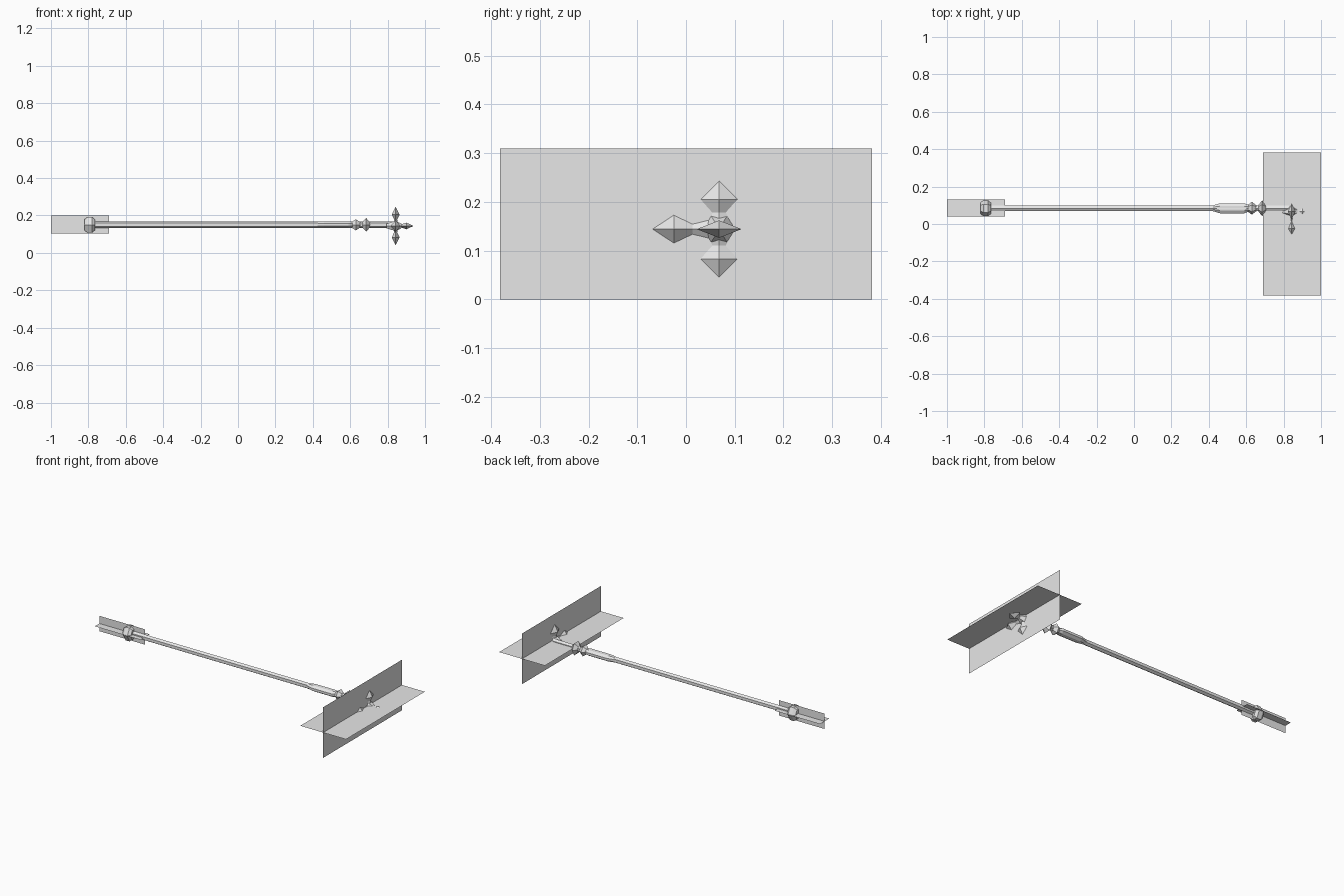
import bpy, bmesh, math
from mathutils import Vector

if "Cube" in bpy.data.objects:
    bpy.data.objects.remove(bpy.data.objects["Cube"])

grey = bpy.data.materials.new("plain_grey")
grey.use_nodes = True
grey.diffuse_color = (0.8, 0.8, 0.8, 1)
grey.node_tree.nodes["Principled BSDF"].inputs["Base Color"].default_value = (0.8, 0.8, 0.8, 1)

X, Y, Z = Vector((1, 0, 0)), Vector((0, 1, 0)), Vector((0, 0, 1))


def finish(name, bm):
    mesh = bpy.data.meshes.new(name)
    bm.to_mesh(mesh)
    bm.free()
    mesh.materials.append(grey)
    obj = bpy.data.objects.new(name, mesh)
    bpy.context.collection.objects.link(obj)
    return obj


def faceted(name, centre, axis, u, v, profile, sides, turn=0.0):
    """Loft rings (distance along axis, half size along u, half size along v)."""
    bm = bmesh.new()
    rings = []
    for d, a, b in profile:
        base = Vector(centre) + axis * d
        if a == 0:
            rings.append([bm.verts.new(base)])
            continue
        angles = [math.tau * (i + turn) / sides for i in range(sides)]
        rings.append([bm.verts.new(base + u * a * math.cos(t) + v * b * math.sin(t)) for t in angles])
    for r, s in zip(rings, rings[1:]):
        for i in range(sides):
            j = (i + 1) % sides
            quad = [r[i % len(r)], r[j % len(r)], s[j % len(s)], s[i % len(s)]]
            bm.faces.new(list(dict.fromkeys(quad)))
    for ring in (rings[0], rings[-1]):
        if len(ring) > 2:
            bm.faces.new(ring)
    bmesh.ops.recalc_face_normals(bm, faces=bm.faces)
    return finish(name, bm)


def card(name, centre, u, v, a, b):
    bm = bmesh.new()
    c = Vector(centre)
    bm.faces.new([bm.verts.new(c + u * a * p + v * b * q)
                  for p, q in ((-1, -1), (1, -1), (1, 1), (-1, 1))])
    return finish(name, bm)


# Long shaft, flattened grip and end collar
axis_point = (0, 0.084, 0.15)
faceted("shaft", axis_point, X, Y, Z,
        [(-0.79, 0.017, 0.018), (0.83, 0.017, 0.018)], 6, 0.5)
faceted("grip", axis_point, X, Y, Z,
        [(0.42, 0.016, 0.016), (0.46, 0.029, 0.019), (0.59, 0.029, 0.019), (0.62, 0.016, 0.016)], 8, 0.5)
faceted("end_collar", axis_point, X, Y, Z,
        [(-0.822, 0.03, 0.033), (-0.805, 0.043, 0.047), (-0.78, 0.043, 0.047), (-0.765, 0.03, 0.033)], 6)

# Two beads behind the head
for name, x, r, w in (("rear_bead", 0.63, 0.034, 0.027), ("front_bead", 0.685, 0.042, 0.022)):
    faceted(name, axis_point, X, Y, Z,
            [(x - w, 0.014, 0.014), (x, r, r), (x + w, 0.014, 0.014)], 6)

# Head hub with its spikes
hub = (0.843, 0.068, 0.144)
faceted("head_hub", hub, X, Y, Z,
        [(-0.05, 0.014, 0.014), (0, 0.034, 0.032), (0.03, 0.014, 0.014)], 6)
for name, axis in (("upper_spike", Z), ("lower_spike", -Z)):
    faceted(name, hub, axis, X, Y,
            [(0.01, 0.014, 0.028), (0.034, 0.008, 0.018), (0.061, 0.021, 0.042), (0.103, 0, 0)], 4)
faceted("side_spike", hub, -Y, X, Z,
        [(0.01, 0.016, 0.024), (0.055, 0.01, 0.013), (0.093, 0.027, 0.031), (0.14, 0, 0)], 4)
faceted("forward_spike", hub, X, Y, Z,
        [(0.01, 0.018, 0.012), (0.03, 0.014, 0.008), (0.057, 0.046, 0.018), (0.095, 0, 0)], 4)

# Crossed flat cards around both ends
card("head_card_flat", (0.845, 0, 0.155), X, Y, 0.155, 0.382)
card("head_card_upright", (0.845, 0, 0.155), Y, Z, 0.382, 0.155)
card("end_card_flat", (-0.845, 0.085, 0.152), X, Y, 0.155, 0.045)
card("end_card_upright", (-0.845, 0.085, 0.152), X, Z, 0.155, 0.047)
